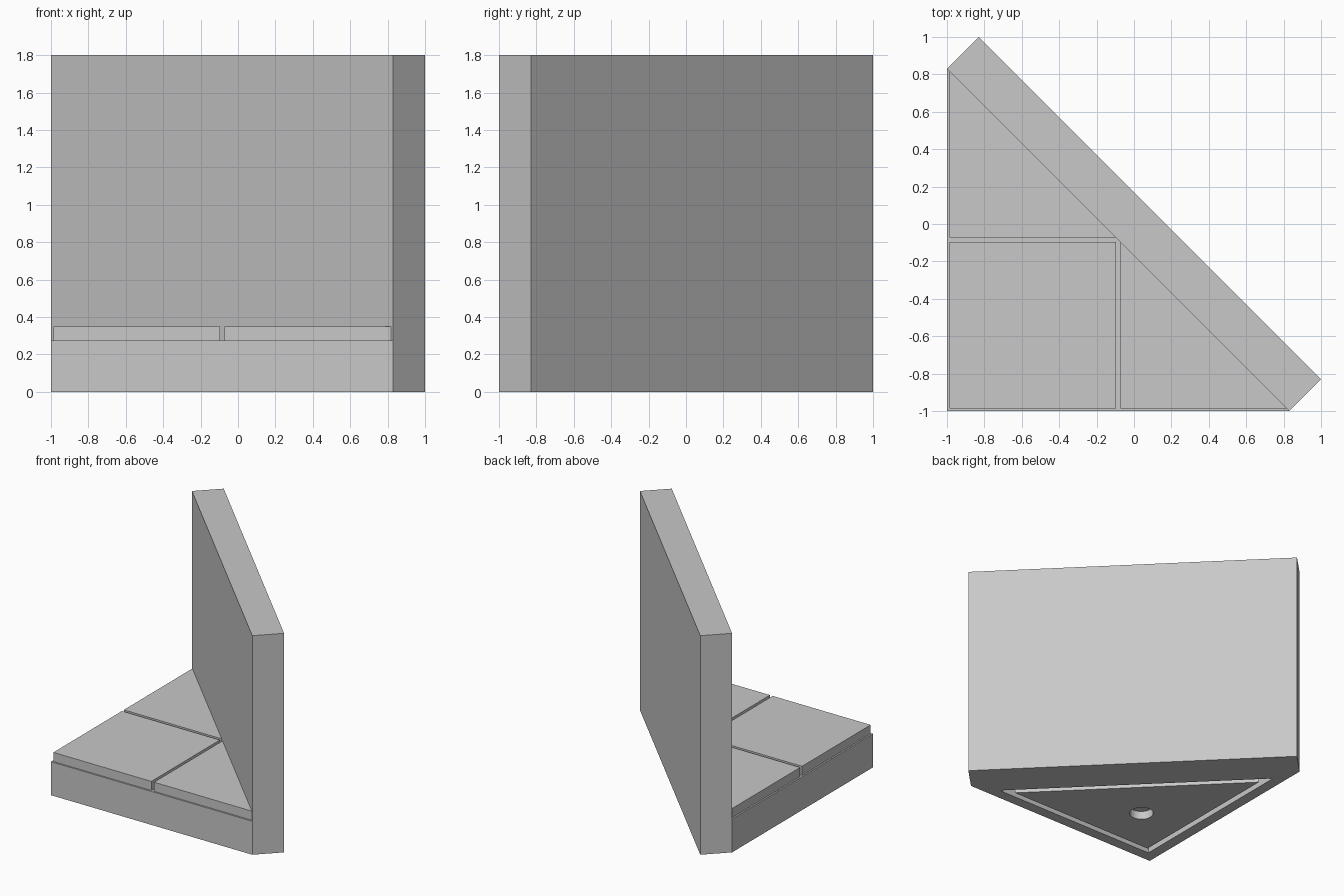
import bpy
import bmesh

cube = bpy.data.objects.get("Cube")
if cube:
    bpy.data.objects.remove(cube, do_unlink=True)

GREY = (0.58, 0.58, 0.58, 1.0)
mat = bpy.data.materials.new("plain_grey")
mat.use_nodes = True
mat.diffuse_color = GREY
mat.node_tree.nodes["Principled BSDF"].inputs["Base Color"].default_value = GREY

LOW, EDGE = -1.0, 0.83          # square corner and sloping-side ends
BASE_TOP, TILE_TOP, WALL_TOP = 0.275, 0.35, 1.8
RECESS = 0.07                   # depth of the underside recess


def prism(name, outline, z0, z1):
    """Extrude a counter-clockwise outline straight up from z0 to z1."""
    bm = bmesh.new()
    face = bm.faces.new([bm.verts.new((x, y, z0)) for x, y in outline])
    top = bmesh.ops.extrude_face_region(bm, geom=[face])["geom"]
    for v in top:
        if isinstance(v, bmesh.types.BMVert):
            v.co.z = z1
    bmesh.ops.recalc_face_normals(bm, faces=bm.faces)
    mesh = bpy.data.meshes.new(name)
    bm.to_mesh(mesh)
    bm.free()
    mesh.materials.append(mat)
    obj = bpy.data.objects.new(name, mesh)
    bpy.context.collection.objects.link(obj)
    return obj


def corner_triangle(inset):
    """Base triangle shrunk evenly on all three sides."""
    a = LOW + inset
    b = EDGE - inset * (1 + 2 ** 0.5)
    return [(a, a), (b, a), (a, b)]


def cut(target, cutter):
    mod = target.modifiers.new("cut_" + cutter.name, "BOOLEAN")
    mod.operation = "DIFFERENCE"
    mod.solver = "EXACT"
    mod.object = cutter
    cutter.hide_render = True
    cutter.hide_set(True)


# Corner base with a recess underneath
base = prism("base", corner_triangle(0), 0, BASE_TOP)
cut(base, prism("recess_cutter", corner_triangle(0.09), -0.1, RECESS))

# Bottom plate sits in the recess with a gap around it and a round hole
plate = prism("bottom_plate", corner_triangle(0.138), 0, RECESS + 0.002)
bpy.ops.mesh.primitive_cylinder_add(vertices=32, radius=0.093, depth=0.4,
                                    location=(-0.47, -0.47, 0))
hole = bpy.context.object
hole.name = "hole_cutter"
cut(plate, hole)

# Upright wall along the sloping side
prism("back_wall", [(EDGE, LOW), (1, -EDGE), (-EDGE, 1), (LOW, EDGE)], 0, WALL_TOP)

# Floor tiles: one square and two half tiles, split by narrow gaps
SIZE, GAP, START = 0.89, 0.025, -0.987
NEXT = START + SIZE + GAP
square = [(0, 0), (SIZE, 0), (SIZE, SIZE), (0, SIZE)]
half = [(0, 0), (SIZE, 0), (0, SIZE)]
for name, shape, x, y in (("square_tile", square, START, START),
                          ("left_half_tile", half, NEXT, START),
                          ("rear_half_tile", half, START, NEXT)):
    prism(name, [(x + px, y + py) for px, py in shape], BASE_TOP, TILE_TOP)
